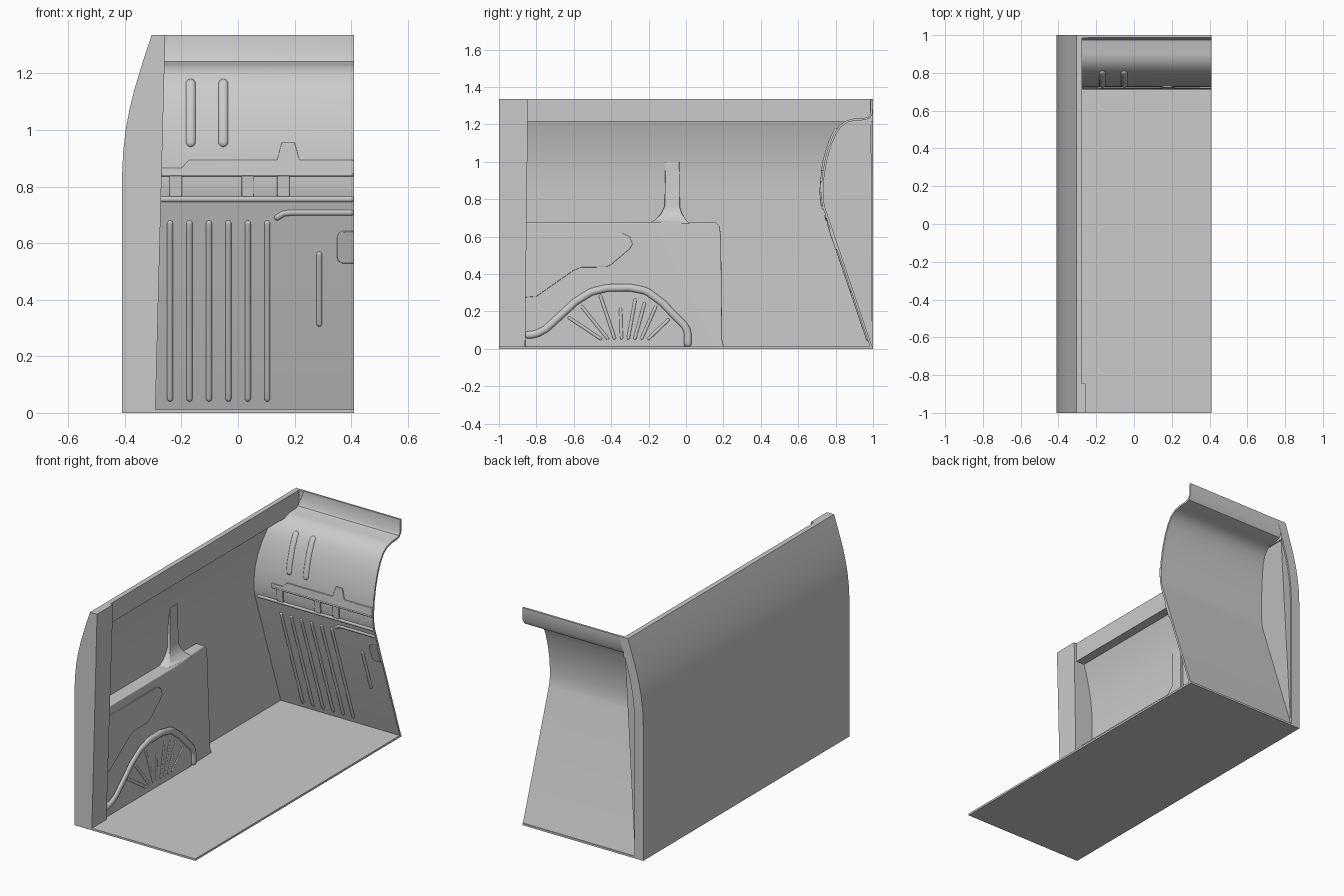
import bpy, bmesh, math
from mathutils import Vector

if "Cube" in bpy.data.objects:
    bpy.data.objects.remove(bpy.data.objects["Cube"])

# ---------- helpers ----------
def finish(name, bm, bevel=0.0, smooth=30):
    bmesh.ops.recalc_face_normals(bm, faces=bm.faces[:])
    me = bpy.data.meshes.new(name)
    bm.to_mesh(me)
    bm.free()
    ob = bpy.data.objects.new(name, me)
    bpy.context.collection.objects.link(ob)
    if bevel:
        m = ob.modifiers.new("bevel", 'BEVEL')
        m.width, m.segments, m.limit_method = bevel, 3, 'ANGLE'
        m.angle_limit = math.radians(50)
    bpy.ops.object.select_all(action='DESELECT')
    ob.select_set(True)
    bpy.context.view_layer.objects.active = ob
    bpy.ops.object.shade_smooth_by_angle(angle=math.radians(smooth))
    return ob

def loft(name, rings, bevel=0.0, smooth=30):
    """Bridge equal-length closed rings and cap both ends."""
    bm = bmesh.new()
    vs = [[bm.verts.new(p) for p in r] for r in rings]
    n = len(rings[0])
    for a, b in zip(vs, vs[1:]):
        for i in range(n):
            bm.faces.new((a[i], a[(i + 1) % n], b[(i + 1) % n], b[i]))
    bm.faces.new(vs[0])
    bm.faces.new(vs[-1])
    return finish(name, bm, bevel, smooth)

def prism(name, pts, axis, a, b, bevel=0.0, smooth=30):
    """Extrude an outline along x (pts are y,z) or y (pts are x,z); ends may be functions."""
    def ring(e):
        out = []
        for u, v in pts:
            w = e(u, v) if callable(e) else e
            out.append((w, u, v) if axis == 'x' else (u, w, v))
        return out
    return loft(name, [ring(a), ring(b)], bevel, smooth)

def lerp(table, t):
    for (t0, a), (t1, b) in zip(table, table[1:]):
        if t <= t1:
            return a + (b - a) * (t - t0) / (t1 - t0)
    return table[-1][1]

def bead(name, path, width, height, surf):
    """Rounded pressed rib following a path on a surface."""
    P = [Vector(p) for p in path]
    acc = [0.0]
    for p, q in zip(P, P[1:]):
        acc.append(acc[-1] + (q - p).length)
    L, r = acc[-1], width / 2
    xs, zs = list(zip(acc, [p.x for p in P])), list(zip(acc, [p.y for p in P]))
    at = lambda s: Vector((lerp(xs, s), lerp(zs, s)))
    ends = [.02 * r, .12 * r, .35 * r, .65 * r, r]
    n = max(1, int(L / 0.025))
    st = ends + [r + (L - 2 * r) * i / n for i in range(1, n)] + [L - e for e in reversed(ends)]
    rings = []
    for s in st:
        t = (at(min(L, s + .004)) - at(max(0, s - .004))).normalized()
        side = Vector((-t.y, t.x))
        d = min(1, min(s, L - s) / r)
        k = math.sqrt(1 - (1 - d) ** 2)
        ring = []
        for i in range(7):
            a = math.pi * i / 6
            q = at(s) + side * (r * k * math.cos(a))
            co, no = surf(q.x, q.y)
            ring.append(co + no * (height * k * math.sin(a) - 0.002))
        rings.append(ring)
    loft(name, rings, 0, 60)

def plate(name, pts, h, surf, bevel=0.003):
    """Raised pad with the given outline on a surface."""
    hit = [surf(u, v) for u, v in pts]
    loft(name, [[c - n * .004 for c, n in hit], [c + n * h for c, n in hit]], bevel)

# ---------- outer side skin ----------
H = 1.335
SKIN = [(0, -.41), (.83, -.41), (.92, -.406), (1.0, -.397), (1.07, -.384),
        (1.14, -.367), (1.2, -.349), (1.27, -.327), (H, -.305)]
skin = lambda z: lerp(SKIN, z)
outer = [(x, z) for z, x in SKIN]

def band(w):
    return outer + [(x + w, z) for x, z in reversed(outer)]

prism("side_skin", band(.012), 'y', -1, 1)
prism("rear_edge_flange", band(.06)[:-1] + [(-.35, 0)], 'y', .985, 1)
prism("front_post", outer + [(-.257, H), (-.292, 0)], 'y', -1,
      lambda x, z: -.86 + .015 * z / H)
prism("top_rail", [(x, z) for x, z in outer if z > 1.23] +
      [(-.275, H), (-.275, 1.215), (skin(1.215), 1.215)], 'y', -.99, .998)
prism("floor", [(-.41, 0), (.41, 0), (.41, .012), (-.41, .012)], 'y', -1, 1)

# ---------- front bulkhead ----------
PROF = [(.987, 0), (.733, .75), (.724, .79), (.722, .85), (.728, .93), (.742, 1.01),
        (.765, 1.09), (.79, 1.15), (.82, 1.195), (.86, 1.222), (.9, 1.232),
        (.955, 1.235), (.975, 1.241), (.986, 1.26), (.988, H)]
PV = [Vector(p) for p in PROF]
norms = []
for i in range(len(PV)):
    t = (PV[min(i + 1, len(PV) - 1)] - PV[max(i - 1, 0)]).normalized()
    norms.append(Vector((-t.y, t.x)))
back = [(p.x - n.x * .012, min(H, max(0, p.y - n.y * .012))) for p, n in zip(PV, norms)]
bulk_left = lambda y, z: skin(z) + .006
prism("bulkhead", PROF + back[::-1], 'x', bulk_left, .41, 0, 40)

# side closure behind the bulkhead
prism("bulkhead_side_closure", [(y + .006, z) for y, z in PROF[:11]] + [(.99, 1.23)], 'x',
      lambda y, z: skin(z) + .01, lambda y, z: skin(z) + .06)

YZ = [(z, y) for y, z in PROF]
def on_bulk(x, z):
    dy = (lerp(YZ, z + .01) - lerp(YZ, z - .01)) / .02
    return Vector((x, lerp(YZ, z), z)), Vector((0, -1, dy)).normalized()

for i in range(6):
    x = -.24 + i * .0687
    bead(f"lower_rib_{i}", [(x, .04), (x, .68)], .022, .009, on_bulk)
for i, x in enumerate((-.167, -.052)):
    bead(f"upper_rib_{i}", [(x, .94), (x, 1.18)], .036, .012, on_bulk)
bead("short_rib", [(.287, .305), (.287, .57)], .022, .009, on_bulk)
bead("fold_bead", [(-.38, .755), (.41, .755)], .022, .01, on_bulk)
bead("brace_bead", [(.13, .685), (.165, .707), (.41, .707)], .022, .009, on_bulk)
plate("edge_pad", [(.41, .53), (.37, .53), (.355, .537), (.35, .552), (.35, .62),
                   (.355, .635), (.37, .642), (.41, .642)], .008, on_bulk)

# stepped stiffener bar with drop tabs
plate("stiffener_bar", [(-.275, .842), (-.275, .865), (-.2, .865), (-.172, .893), (.138, .893),
                        (.155, .955), (.2, .955), (.217, .893), (.41, .893), (.41, .842)],
      .008, on_bulk)
bead("stiffener_lip", [(-.275, .842), (.41, .842)], .014, .013, on_bulk)
for i, x in enumerate((-.22, .035, .16)):
    plate(f"stiffener_tab_{i}", [(x - .022, .766), (x + .022, .766), (x + .022, .842),
                                 (x - .022, .842)], .009, on_bulk)

# ---------- inner side panel ----------
def panel_x(y, z):
    crease = -.165 + .315 * (.675 - z) / .665
    return -.318 - max(0, y - crease) * .06

bm = bmesh.new()
P = [(-.86, 0), (.152, 0), (.205, 0), (.193, .05), (.187, .6), (.18, .655), (.16, .675),
     (-.165, .675), (-.86, .675)]
vf = [bm.verts.new((panel_x(y, z), y, z)) for y, z in P]
vb = [bm.verts.new((-.402, y, z)) for y, z in P]
bm.faces.new([vf[i] for i in (0, 1, 7, 8)])
bm.faces.new(vf[1:8])
bm.faces.new(vb)
for i in range(len(P)):
    j = (i + 1) % len(P)
    bm.faces.new((vf[i], vf[j], vb[j], vb[i]))
finish("inner_side_panel", bm, .006, 1)

on_panel = lambda y, z: (Vector((panel_x(y, z), y, z)), Vector((1, 0, 0)))
plate("panel_embossing", [(-.86, .275), (-.8, .28), (-.6, .42), (-.56, .435), (-.43, .437),
                          (-.4, .45), (-.3, .535), (-.285, .56), (-.3, .6), (-.34, .62),
                          (-.86, .62)], .006, on_panel)

# vertical rib flaring out of the ledge
rows = [(.67, -.2, .02, -.325), (.69, -.165, 0, -.35), (.72, -.135, -.02, -.37),
        (.76, -.115, -.033, -.38), (1.0, -.11, -.035, -.382)]
loft("side_rib", [[(skin(z) + .004, a, z), (x, a, z), (x, b, z), (skin(z) + .004, b, z)]
                  for z, a, b, x in rows], .003, 35)

# ---------- wheel arch ----------
ARCH = [(-.86, .09), (-.8, .095), (-.74, .12), (-.66, .19), (-.58, .265), (-.5, .32),
        (-.42, .343), (-.3, .345), (-.22, .325), (-.14, .26), (-.06, .175), (-.02, .13),
        (-.008, .09), (-.008, .01)]
prism("wheel_arch", [(-.86, .01)] + ARCH, 'x', -.4, -.308, .006)
on_arch = lambda y, z: (Vector((-.308, y, z)), Vector((1, 0, 0)))
rim = []
for i, p in enumerate(ARCH):
    t = (Vector(ARCH[min(i + 1, 13)]) - Vector(ARCH[max(i - 1, 0)])).normalized()
    rim.append((p[0] - t.y * -.018 * -1, p[1] - t.x * .018))
bead("wheel_arch_rim", rim, .04, .016, on_arch)
tips = [(-.63, .17), (-.56, .23), (-.46, .29), (-.35, .22), (-.27, .27), (-.22, .25),
        (-.16, .23), (-.09, .16)]
for i, (y, z) in enumerate(tips):
    bead(f"wheel_arch_rib_{i}", [(-.45 + .035 * i, .05), (y, z)], .018, .006, on_arch)
